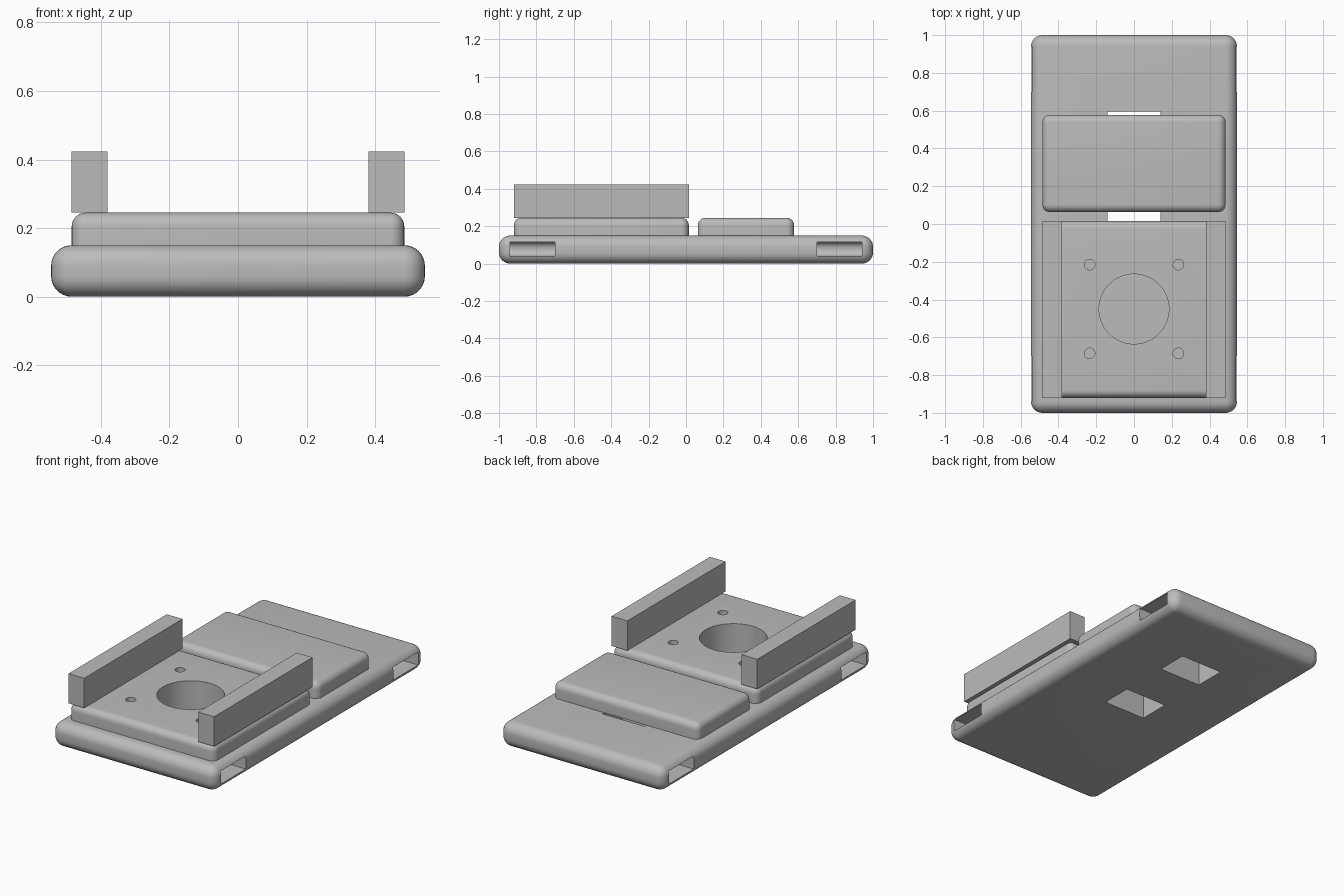
import bpy
import bmesh
import math
from mathutils import Vector, Matrix

cube = bpy.data.objects.get("Cube")
if cube:
    bpy.data.objects.remove(cube, do_unlink=True)

grey = bpy.data.materials.new("plain grey")
grey.use_nodes = True
colour = (0.5, 0.5, 0.5, 1)
grey.diffuse_color = colour
grey.node_tree.nodes["Principled BSDF"].inputs["Base Color"].default_value = colour


def finish(name, bm):
    mesh = bpy.data.meshes.new(name)
    bm.to_mesh(mesh)
    bm.free()
    mesh.materials.append(grey)
    obj = bpy.data.objects.new(name, mesh)
    bpy.context.collection.objects.link(obj)
    return obj


def box(name, low, high, radius=0, rounded=lambda edge_centre: True):
    """Box between two corners; edges picked by the rule are rounded."""
    low, high = Vector(low), Vector(high)
    bm = bmesh.new()
    bmesh.ops.create_cube(bm, size=1)
    size, centre = high - low, (low + high) / 2
    edges = [e for e in bm.edges if rounded((e.verts[0].co + e.verts[1].co) / 2)]
    for v in bm.verts:
        v.co = Vector(a * b for a, b in zip(v.co, size)) + centre
    if radius:
        bmesh.ops.bevel(bm, geom=edges, offset=radius, segments=8,
                        profile=0.5, affect='EDGES', clamp_overlap=True)
    return finish(name, bm)


def drill(name, x, y, radius, low, high):
    bm = bmesh.new()
    bmesh.ops.create_cone(bm, cap_ends=True, segments=64, radius1=radius,
                          radius2=radius, depth=high - low,
                          matrix=Matrix.Translation((x, y, (low + high) / 2)))
    return finish(name, bm)


def cut(target, cutters):
    for cutter in cutters:
        mod = target.modifiers.new(cutter.name, 'BOOLEAN')
        mod.operation = 'DIFFERENCE'
        mod.solver = 'EXACT'
        mod.object = cutter
        cutter.hide_render = True
        cutter.hide_set(True)


def smooth(obj):
    bpy.ops.object.select_all(action='DESELECT')
    obj.select_set(True)
    bpy.context.view_layer.objects.active = obj
    for mod in list(obj.modifiers):
        bpy.ops.object.modifier_apply(modifier=mod.name)
    bpy.ops.object.shade_smooth_by_angle(angle=math.radians(30))


def not_bottom(c):
    return c.z > -0.4


# Main body and the two raised pads
base = box("base", (-0.545, -1, 0), (0.545, 1, 0.15), 0.06)
front_pad = box("front_pad", (-0.485, -0.92, 0.15), (0.485, 0.015, 0.245), 0.04, not_bottom)
rear_pad = box("rear_pad", (-0.485, 0.063, 0.15), (0.485, 0.578, 0.245), 0.04, not_bottom)

# Rails standing on both sides of the front pad
for side, x in (("right", -0.485), ("left", 0.38)):
    box(side + "_rail", (x, -0.92, 0.245), (x + 0.105, 0.015, 0.424))

# Large bore and four screw holes, sunk through the front pad into the base
drills = [drill("bore_cutter", 0, -0.45, 0.185, 0.04, 0.4)]
for x in (-0.235, 0.235):
    for y in (-0.685, -0.215):
        drills.append(drill("screw_cutter", x, y, 0.028, 0.04, 0.4))

# Round-backed pockets in the long sides
pockets = []
for s in (-1, 1):
    for y in (-0.82, 0.82):
        xs = sorted((s * 0.42, s * 0.7))
        pockets.append(box("pocket_cutter", (xs[0], y - 0.12, 0.04), (xs[1], y + 0.12, 0.116),
                           0.035, lambda c: c.x * s < -0.4 and abs(c.z) > 0.4))

# Square openings through the base
openings = [box("opening_cutter", (-0.14, y - 0.095, -0.1), (0.14, y + 0.095, 0.3))
            for y in (0.01, 0.5)]

cut(front_pad, drills)
cut(base, drills + pockets + openings)
for obj in (base, front_pad, rear_pad):
    smooth(obj)

# Cutters are no longer needed
for cutter in drills + pockets + openings:
    bpy.data.objects.remove(cutter, do_unlink=True)
